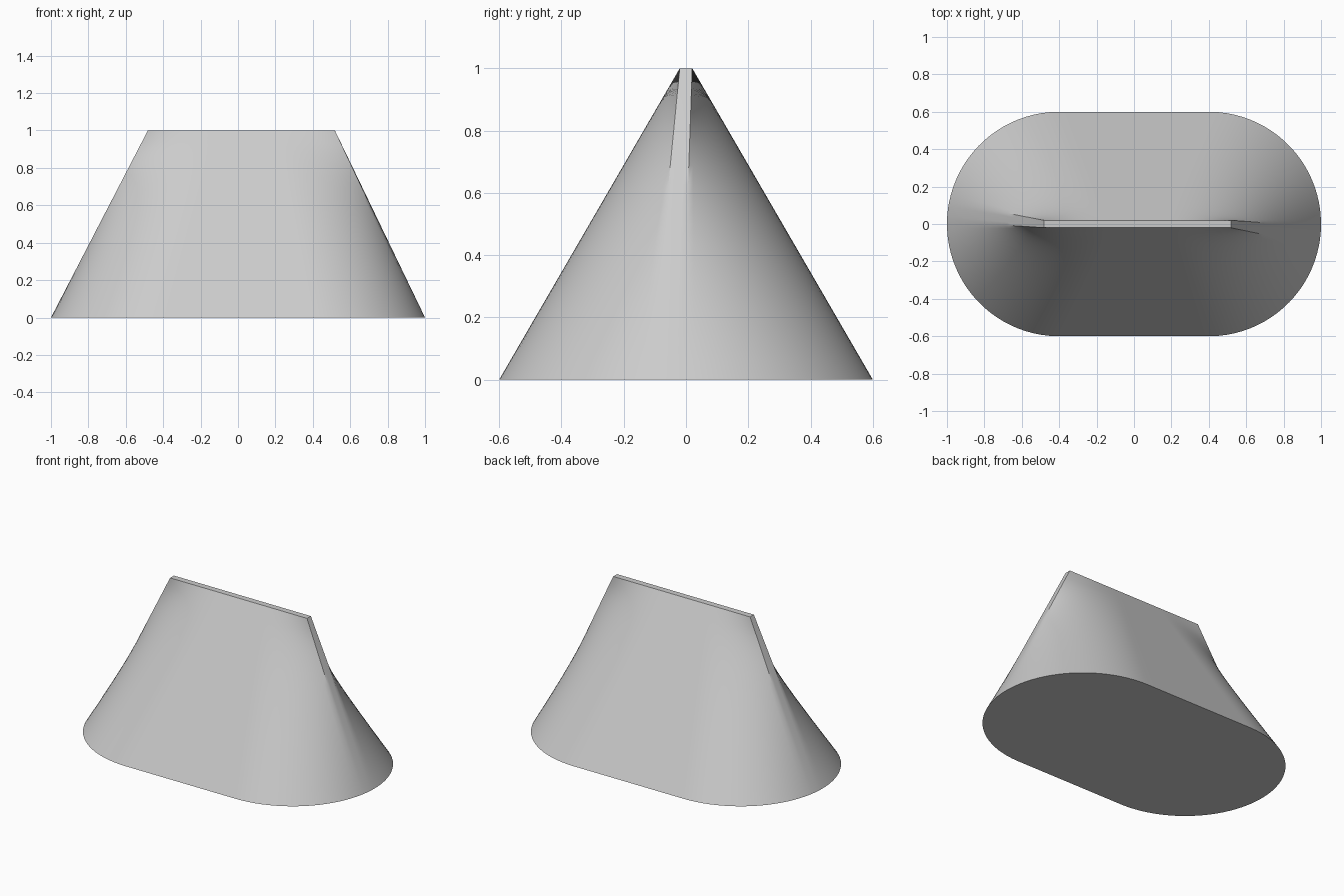
import bpy, bmesh, math

cube = bpy.data.objects.get("Cube")
if cube:
    bpy.data.objects.remove(cube, do_unlink=True)

RADIUS, HALF = 0.6, 0.4          # rounded base: end radius, half straight run
TOP_X, TOP_Y, SHIFT = 0.5, 0.02, 0.018
TWIST = -0.067                   # base start offset along its rim
RINGS = 16


def base_point(t):
    """Point on the rounded base rim at perimeter fraction t, from the +x tip."""
    quarter, run = RADIUS * math.pi / 2, 2 * HALF
    half_rim = 2 * quarter + run
    s = (t * 2 * half_rim + TWIST + quarter) % (2 * half_rim)
    sign = 1
    if s >= half_rim:
        s, sign = s - half_rim, -1
    if s < 2 * quarter:
        a = s / RADIUS - math.pi / 2
        x, y = HALF + RADIUS * math.cos(a), RADIUS * math.sin(a)
    else:
        x, y = HALF - (s - 2 * quarter), RADIUS
    return sign * x, sign * y


# Matching rim samples on the thin top rectangle
corners = [(TOP_X, -TOP_Y), (TOP_X, TOP_Y), (-TOP_X, TOP_Y), (-TOP_X, -TOP_Y)]
perimeter = 4 * (TOP_X + TOP_Y)
samples, walked = [], -TOP_Y
for i, (ax, ay) in enumerate(corners):
    bx, by = corners[(i + 1) % 4]
    length = abs(bx - ax) + abs(by - ay)
    steps = 60 if i % 2 else 4
    for k in range(steps):
        f = k / steps
        top = (ax + (bx - ax) * f + SHIFT, ay + (by - ay) * f)
        samples.append((top, base_point((walked + length * f) / perimeter)))
    walked += length

# Loft from the base rim to the top rim
bm = bmesh.new()
rings = []
for r in range(RINGS + 1):
    z = r / RINGS
    rings.append([bm.verts.new((b[0] + (t[0] - b[0]) * z,
                                b[1] + (t[1] - b[1]) * z, z)) for t, b in samples])
n = len(samples)
for lower, upper in zip(rings, rings[1:]):
    for i in range(n):
        j = (i + 1) % n
        bm.faces.new((lower[i], lower[j], upper[j], upper[i]))
bm.faces.new(rings[0][::-1])
bm.faces.new(rings[-1])

mesh = bpy.data.meshes.new("lofted_body")
bm.to_mesh(mesh)
bm.free()
body = bpy.data.objects.new("lofted_body", mesh)
bpy.context.collection.objects.link(body)

# Plain grey material
grey = bpy.data.materials.new("light_grey")
grey.use_nodes = True
colour = (0.6, 0.6, 0.6, 1)
grey.diffuse_color = colour
grey.node_tree.nodes["Principled BSDF"].inputs["Base Color"].default_value = colour
mesh.materials.append(grey)

bpy.context.view_layer.objects.active = body
body.select_set(True)
bpy.ops.object.shade_smooth_by_angle(angle=math.radians(30))
